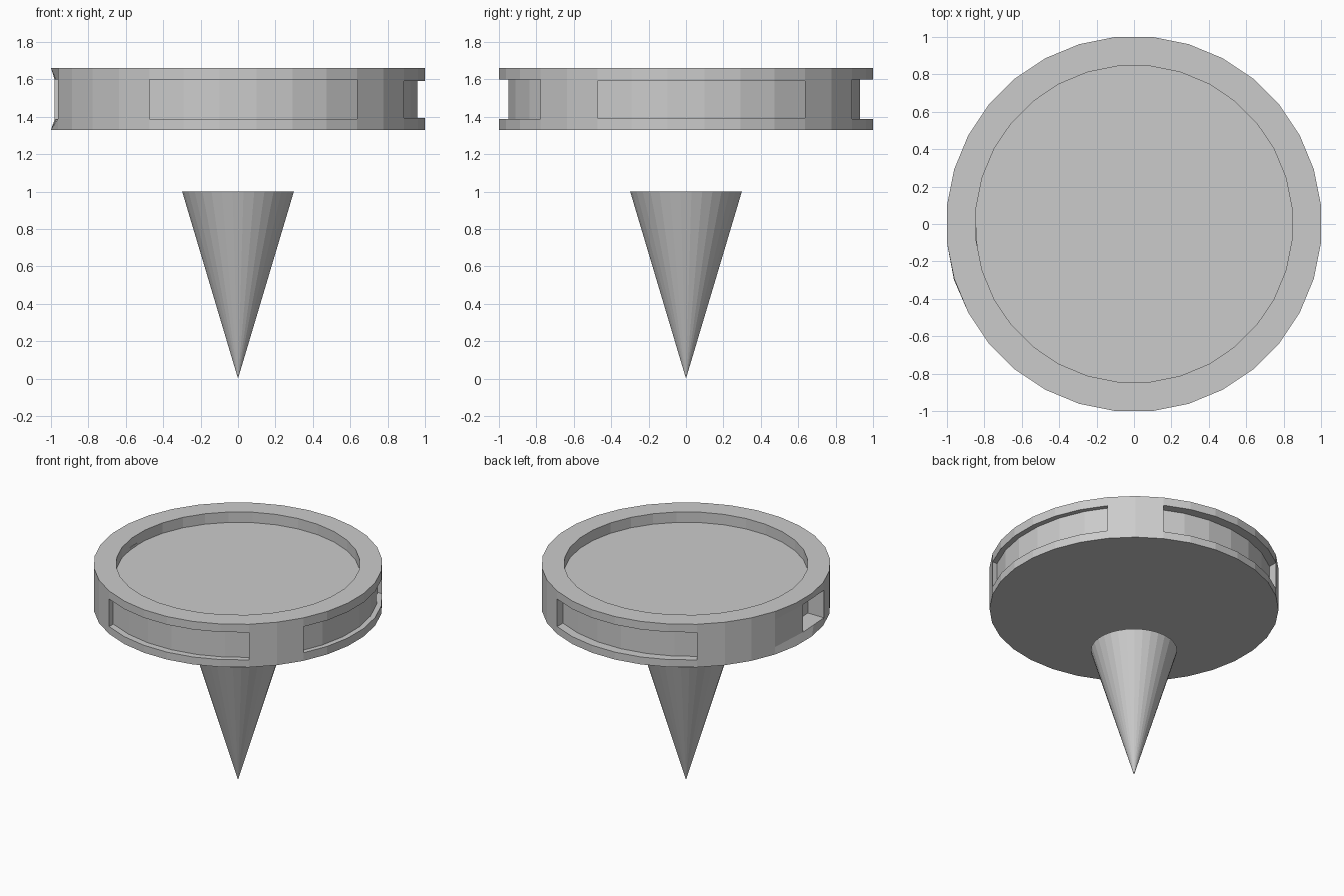
import bpy, bmesh, math
from mathutils import Vector

if "Cube" in bpy.data.objects:
    bpy.data.objects.remove(bpy.data.objects["Cube"])

N = 32
R_OUT, R_IN = 1.005, 0.849
Z_BOT, Z_LOW, Z_HIGH, Z_TOP, Z_FLOOR = 1.33, 1.387, 1.598, 1.66, 1.58


def new_object(name, bm):
    bmesh.ops.recalc_face_normals(bm, faces=bm.faces[:])
    mesh = bpy.data.meshes.new(name)
    bm.to_mesh(mesh)
    bm.free()
    obj = bpy.data.objects.new(name, mesh)
    bpy.context.collection.objects.link(obj)
    return obj


def ring(bm, r, z):
    return [bm.verts.new((r * math.cos((k + .5) * math.tau / N),
                          r * math.sin((k + .5) * math.tau / N), z)) for k in range(N)]


def bridge(bm, a, b):
    return [bm.faces.new((a[k], a[(k + 1) % N], b[(k + 1) % N], b[k])) for k in range(N)]


# disc with raised rim and shallow tray
bm = bmesh.new()
bottom = ring(bm, R_OUT, Z_BOT)
low = ring(bm, R_OUT, Z_LOW)
high = ring(bm, R_OUT, Z_HIGH)
top = ring(bm, R_OUT, Z_TOP)
lip = ring(bm, R_IN, Z_TOP)
floor = ring(bm, R_IN, Z_FLOOR)
bridge(bm, bottom, low)
band = bridge(bm, low, high)
bridge(bm, high, top)
bridge(bm, top, lip)
bridge(bm, lip, floor)
bm.faces.new(floor)
bm.faces.new(bottom[::-1])

# straight opening of the small socket on the left side
for k, (x, y) in {15: (-.98, -.02), 16: (-.972, -.16), 17: (-.963, -.297)}.items():
    for loop in (low, high):
        loop[k].co.x, loop[k].co.y = x, y

# right slot is slightly lower in height
for k in range(-3, 4):
    low[k].co.z, high[k].co.z = 1.392, 1.592


def recess(first, count, offset):
    faces = [band[(first + i) % N] for i in range(count)]
    res = bmesh.ops.extrude_face_region(bm, geom=faces)
    verts = [g for g in res["geom"] if isinstance(g, bmesh.types.BMVert)]
    bmesh.ops.translate(bm, verts=verts, vec=Vector(offset))
    # drop the outer faces if the extrusion kept them
    old = [f for f in faces if f.is_valid]
    if old:
        bmesh.ops.delete(bm, geom=old, context='FACES')


recess(-11, 6, (0, .05, 0))     # front slot
recess(-3, 6, (-.04, 0, 0))     # right slot
recess(5, 6, (0, -.07, 0))      # back slot
recess(15, 2, (.137, 0, 0))     # left socket
new_object("disc", bm)

# downward-pointing cone
bm = bmesh.new()
rim = ring(bm, .3, 1.0)
tip = bm.verts.new((0, 0, 0))
for k in range(N):
    bm.faces.new((rim[k], tip, rim[(k + 1) % N]))
bm.faces.new(rim)
new_object("pointer_cone", bm)
